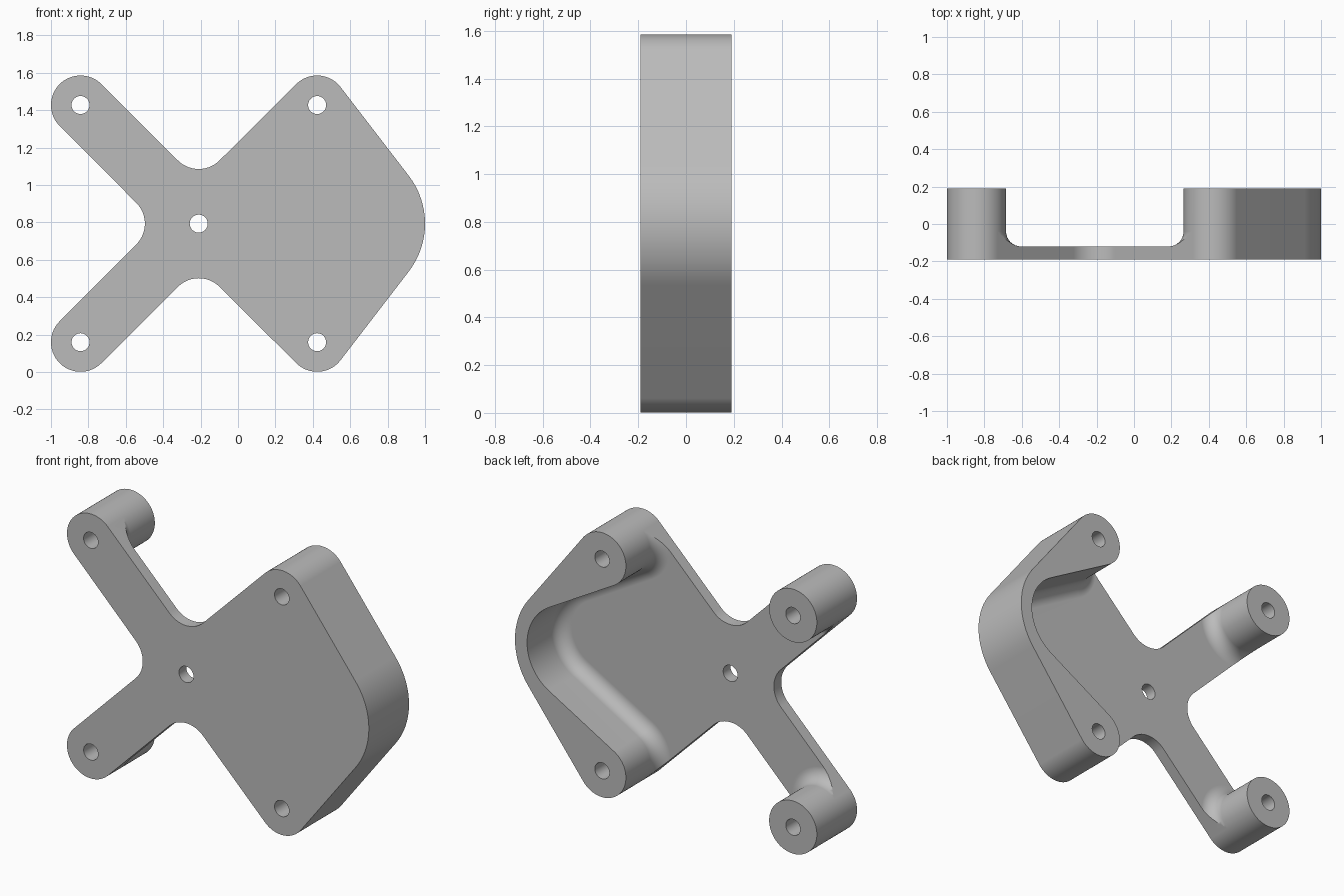
import bpy, bmesh
from math import cos, sin, radians, pi

if "Cube" in bpy.data.objects:
    bpy.data.objects.remove(bpy.data.objects["Cube"], do_unlink=True)

MID = 0.793                      # height of the symmetry line
FRONT, FLOOR, BACK = -0.19, -0.12, 0.19
R = 0.158                        # boss and corner radius
FILLET = 0.08                    # rounding between floor and walls
BOSS_R, BOSS_L = (0.423, 1.427), (-0.842, 1.427)


def arc(centre, r, a0, a1):
    n = max(4, round(abs(a1 - a0) / 5))
    angles = [radians(a0 + (a1 - a0) * i / n) for i in range(n + 1)]
    return [(centre[0] + r * cos(a), centre[1] + r * sin(a)) for a in angles]


def mirrored(half):
    """Close an upper half profile with its reflection."""
    lower = [(x, 2 * MID - z) for x, z in reversed(half) if abs(z - MID) > 1e-4]
    return half + lower


def loft(name, layers):
    """Solid through equal profiles, each given as (depth, points)."""
    bm = bmesh.new()
    rings = [[bm.verts.new((x, y, z)) for x, z in pts] for y, pts in layers]
    bm.faces.new(rings[0])
    bm.faces.new(rings[-1])
    n = len(rings[0])
    for a, b in zip(rings, rings[1:]):
        for i in range(n):
            j = (i + 1) % n
            bm.faces.new((a[i], a[j], b[j], b[i]))
    bmesh.ops.recalc_face_normals(bm, faces=bm.faces)
    mesh = bpy.data.meshes.new(name)
    bm.to_mesh(mesh)
    bm.free()
    ob = bpy.data.objects.new(name, mesh)
    bpy.context.collection.objects.link(ob)
    return ob


def cut(target, cutter):
    cutter.hide_render = True
    mod = target.modifiers.new("cut", 'BOOLEAN')
    mod.operation, mod.solver, mod.object = 'DIFFERENCE', 'EXACT', cutter
    bpy.context.view_layer.objects.active = target
    bpy.ops.object.modifier_apply(modifier=mod.name)
    bpy.data.objects.remove(cutter, do_unlink=True)


def pocket(o):
    """Recess outline, shrunk by o away from the wall and bosses."""
    half = arc((0.633, MID), 0.287 - o, 0, 60)
    half += arc(BOSS_R, R + o, 240, 135) + [(0.07, 1.78), (-0.49, 1.78)]
    half += arc(BOSS_L, R + o, 45, -135) + [(-1.06, 1.21)]
    return mirrored(half)


# Outer silhouette: rounded nose, bosses and concave corners
outline = mirrored(
    arc((0.58, MID), 0.42, 0, 38)
    + arc(BOSS_R, R, 38, 135)
    + arc((-0.21, 1.243), R, -45, -135)
    + arc(BOSS_L, R, 45, 225)
    + arc((-0.656, MID), R, 45, 0))
bracket = loft("mounting_bracket", [(FRONT, outline), (BACK, outline)])

# Recess in the back with a rounded floor edge
steps = 8
layers = []
for k in range(steps + 1):
    t = k / steps * pi / 2
    layers.append((FLOOR + FILLET * (1 - cos(t)), pocket(FILLET * (1 - sin(t)))))
layers.append((BACK + 0.1, pocket(0)))
cut(bracket, loft("recess_cutter", layers))

# Through holes in the bosses and the hub
holes = [(-0.21, MID)]
for x, z in (BOSS_R, BOSS_L):
    holes += [(x, z), (x, 2 * MID - z)]
for h in holes:
    circle = arc(h, 0.048, 0, 360)[:-1]
    cut(bracket, loft("hole_cutter", [(FRONT - 0.1, circle), (BACK + 0.1, circle)]))

# Single grey material
grey = bpy.data.materials.new("plain_grey")
grey.use_nodes = True
colour = (0.5, 0.5, 0.5, 1)
grey.diffuse_color = colour
grey.node_tree.nodes["Principled BSDF"].inputs["Base Color"].default_value = colour
bracket.data.materials.clear()
bracket.data.materials.append(grey)
for p in bracket.data.polygons:
    p.material_index = 0

# Smooth curved walls, crisp edges
bpy.ops.object.select_all(action='DESELECT')
bracket.select_set(True)
bpy.context.view_layer.objects.active = bracket
bpy.ops.object.shade_smooth_by_angle(angle=radians(30))
weighted = bracket.modifiers.new("weighted_normals", 'WEIGHTED_NORMAL')
weighted.keep_sharp = True
